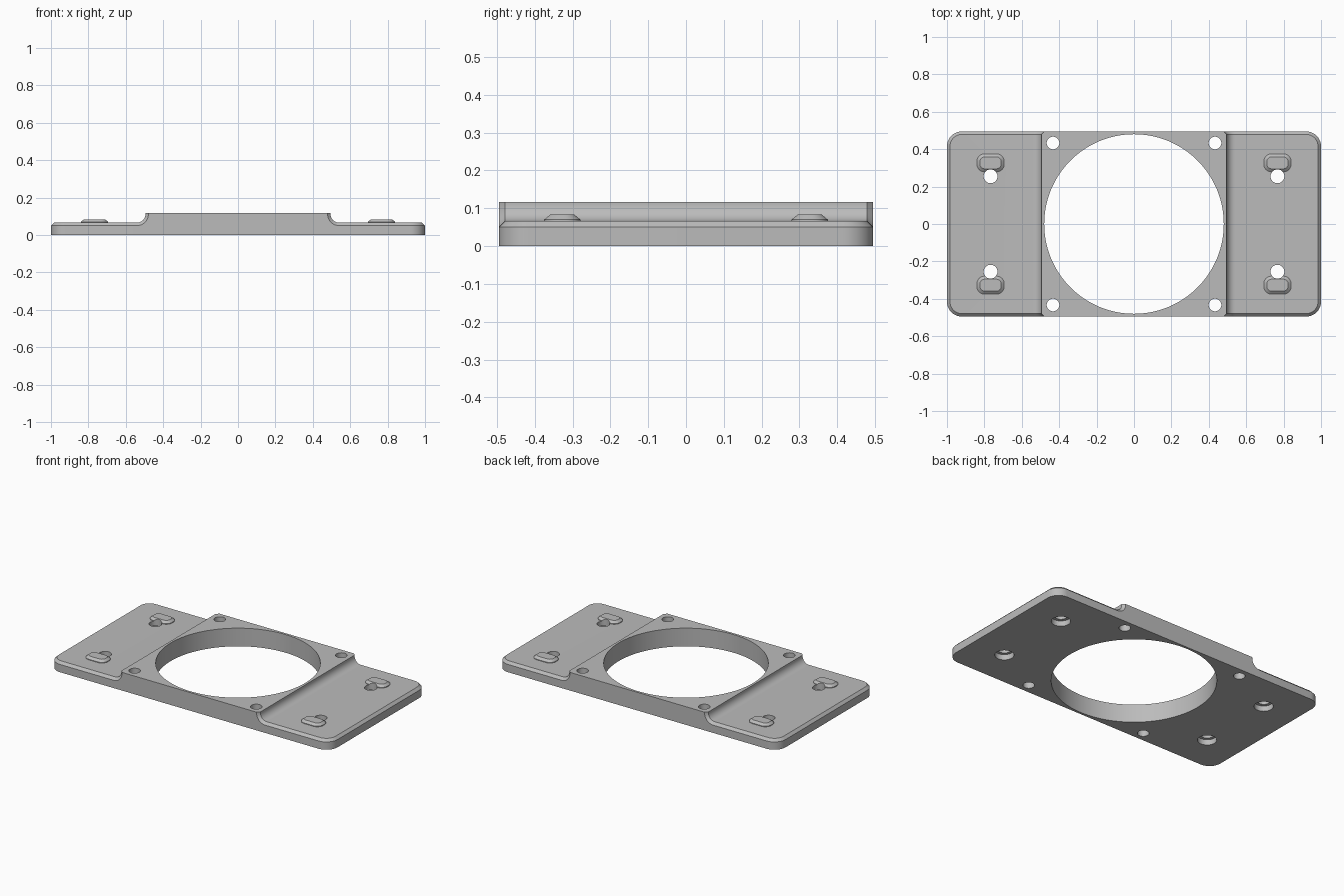
import bpy, bmesh
from math import sin, cos, pi, radians

cube = bpy.data.objects.get("Cube")
if cube:
    bpy.data.objects.remove(cube, do_unlink=True)

grey = bpy.data.materials.new("plain grey")
grey.use_nodes = True
grey.diffuse_color = (0.5, 0.5, 0.5, 1)
grey.node_tree.nodes["Principled BSDF"].inputs["Base Color"].default_value = (0.5, 0.5, 0.5, 1)

WIDE = 0.495     # half depth of the plate
LOW = 0.066      # top of the thin wings
HIGH = 0.117     # top of the raised middle
CH = 0.016       # edge chamfer
CORNER = 0.08    # plan radius of the corners
FILLET = 0.045   # radius at the foot of the step
STEP = 0.495     # half width of the raised middle


def mesh_object(name, bm):
    bmesh.ops.recalc_face_normals(bm, faces=bm.faces)
    mesh = bpy.data.meshes.new(name)
    bm.to_mesh(mesh)
    bm.free()
    mesh.materials.append(grey)
    obj = bpy.data.objects.new(name, mesh)
    bpy.context.collection.objects.link(obj)
    return obj


def loft(name, rings):
    """Skin closed rings of points and cap both ends."""
    bm = bmesh.new()
    rows = [[bm.verts.new(p) for p in ring] for ring in rings]
    n = len(rows[0])
    for a, b in zip(rows, rows[1:]):
        for i in range(n):
            j = (i + 1) % n
            bm.faces.new((a[i], a[j], b[j], b[i]))
    return bm, rows


def boolean(target, tool, operation):
    mod = target.modifiers.new(tool.name, 'BOOLEAN')
    mod.operation = operation
    mod.solver = 'EXACT'
    mod.object = tool
    bpy.context.view_layer.objects.active = target
    bpy.ops.object.modifier_apply(modifier=mod.name)
    bpy.data.objects.remove(tool, do_unlink=True)


def cylinder(name, x, y, radius, z0, z1, sides=48):
    ring = [(x + radius * cos(2 * pi * i / sides), y + radius * sin(2 * pi * i / sides))
            for i in range(sides)]
    bm, rows = loft(name, [[(u, v, z) for u, v in ring] for z in (z0, z1)])
    for row in rows:
        bm.faces.new(row)
    return mesh_object(name, bm)


def rounded_rect(x, y, z, hx, hy, r, steps=8):
    pts = []
    for q, (sx, sy) in enumerate(((1, 1), (-1, 1), (-1, -1), (1, -1))):
        for k in range(steps + 1):
            a = pi / 2 * (q + k / steps)
            pts.append((x + sx * (hx - r) + r * cos(a), y + sy * (hy - r) + r * sin(a), z))
    return pts


# Stations from the end to the middle: x, y, z of the chamfer's lower and upper edges
stations = []
for k in range(13):
    a = pi / 2 * k / 12
    cx, cy = 1 - CORNER, WIDE - CORNER
    r = CORNER - CH
    stations.append((cx + CORNER * cos(a), cy + CORNER * sin(a), LOW - CH,
                     cx + r * cos(a), cy + r * sin(a), LOW))
for k in range(13):
    a = pi / 2 * k / 12
    cx, cz, r = STEP + FILLET, LOW + FILLET, FILLET + CH
    stations.append((cx - r * sin(a), WIDE, cz - r * cos(a),
                     cx - FILLET * sin(a), WIDE - CH, cz - FILLET * cos(a)))
stations.append((STEP - CH, WIDE, HIGH, STEP, WIDE - CH, HIGH))


def section(s, side):
    xo, yo, zo, xi, yi, zi = s
    xo, xi = xo * side, xi * side
    return [(xo, -yo, 0), (xo, -yo, zo), (xi, -yi, zi),
            (xi, yi, zi), (xo, yo, zo), (xo, yo, 0)]


# Plate body with wings and raised middle
rings = [section(s, 1) for s in stations] + [section(s, -1) for s in reversed(stations)]
bm, rows = loft("mounting_plate", rings)
for row in (rows[0], rows[-1]):
    bm.faces.new((row[0], row[1], row[4], row[5]))
    bm.faces.new(row[1:5])
plate = mesh_object("mounting_plate", bm)

# Raised pads on the wings
quadrants = [(sx, sy) for sx in (-1, 1) for sy in (-1, 1)]
for sx, sy in quadrants:
    x, y = 0.767 * sx, 0.327 * sy
    bm, rows = loft("pad", [rounded_rect(x, y, 0.055, 0.073, 0.048, 0.04),
                            rounded_rect(x, y, LOW + 0.004, 0.073, 0.048, 0.04),
                            rounded_rect(x, y, 0.083, 0.057, 0.032, 0.026)])
    bm.faces.new(rows[0])
    bm.faces.new(rows[-1])
    boolean(plate, mesh_object("pad", bm), 'UNION')

# Centre opening, corner screw holes and stepped wing holes
boolean(plate, cylinder("centre_cutter", 0, 0, 0.48, -0.1, 0.3, 128), 'DIFFERENCE')
for sx, sy in quadrants:
    boolean(plate, cylinder("screw_cutter", 0.433 * sx, 0.433 * sy, 0.034, -0.1, 0.3), 'DIFFERENCE')
    boolean(plate, cylinder("wing_cutter", 0.767 * sx, 0.255 * sy, 0.037, -0.1, 0.3), 'DIFFERENCE')
    boolean(plate, cylinder("recess_cutter", 0.767 * sx, 0.255 * sy, 0.056, -0.1, 0.035), 'DIFFERENCE')

bpy.ops.object.select_all(action='DESELECT')
plate.select_set(True)
bpy.context.view_layer.objects.active = plate
bpy.ops.object.shade_smooth_by_angle(angle=radians(30))
